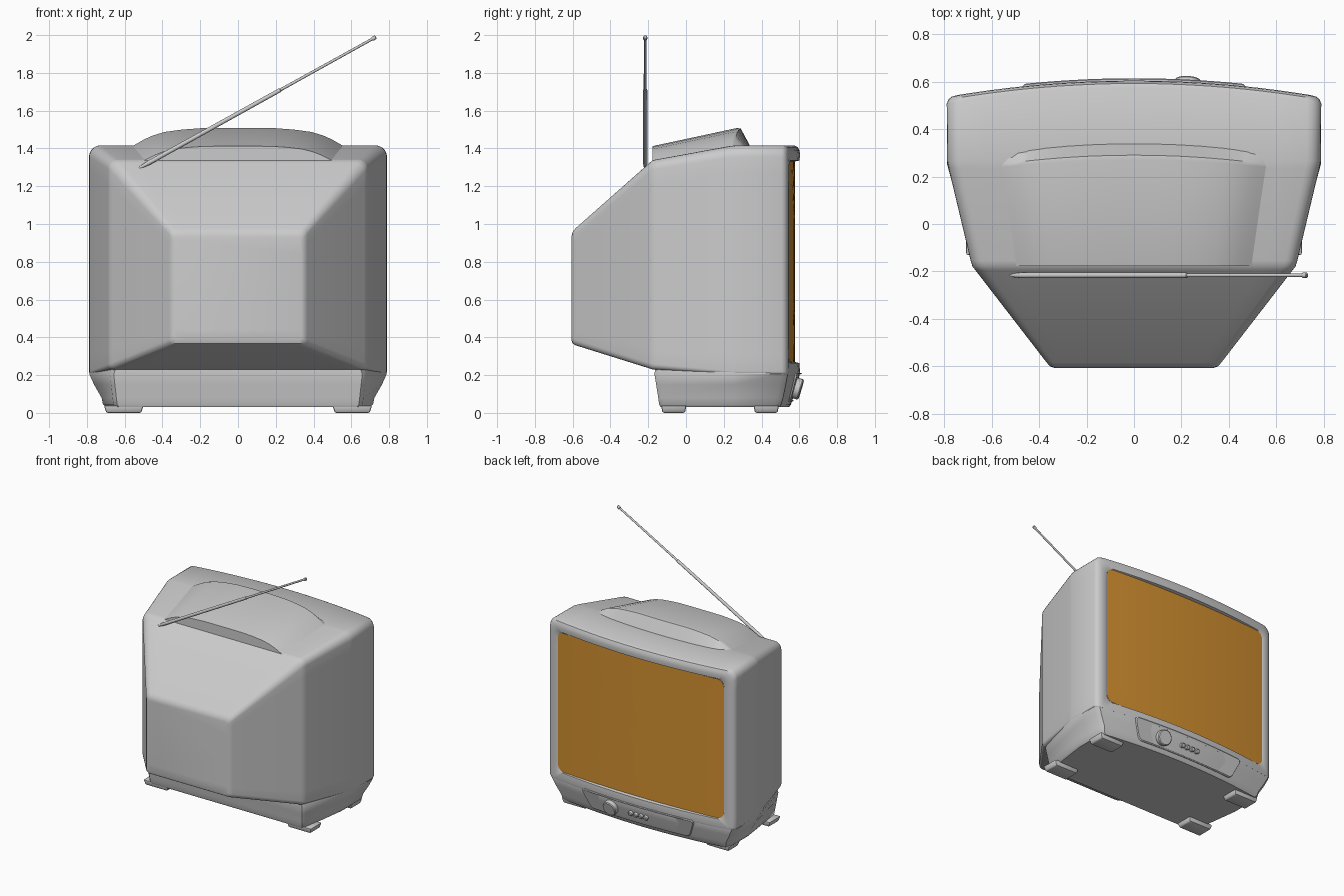
import bpy, bmesh, math
from mathutils import Vector

if "Cube" in bpy.data.objects:
    bpy.data.objects.remove(bpy.data.objects["Cube"])


def finish(name, bm, color=None, angle=35):
    bmesh.ops.recalc_face_normals(bm, faces=bm.faces)
    me = bpy.data.meshes.new(name)
    bm.to_mesh(me)
    bm.free()
    ob = bpy.data.objects.new(name, me)
    bpy.context.collection.objects.link(ob)
    bpy.ops.object.select_all(action='DESELECT')
    ob.select_set(True)
    bpy.context.view_layer.objects.active = ob
    bpy.ops.object.shade_smooth_by_angle(angle=math.radians(angle))
    if color:
        mat = bpy.data.materials.new(name)
        mat.diffuse_color = color
        mat.use_nodes = True
        mat.node_tree.nodes["Principled BSDF"].inputs["Base Color"].default_value = mat.diffuse_color
        me.materials.append(mat)
    return ob


def loft(name, rings, cap_start=True, cap_end=True, **kw):
    bm = bmesh.new()
    loops = [[bm.verts.new(p) for p in r] for r in rings]
    n = len(loops[0])
    for a, b in zip(loops, loops[1:]):
        for i in range(n):
            j = (i + 1) % n
            bm.faces.new((a[i], a[j], b[j], b[i]))
    if cap_start:
        bm.faces.new(loops[0])
    if cap_end:
        bm.faces.new(loops[-1])
    return finish(name, bm, **kw)


def ring(y, hw, zb, zt, r, rb=None, curve=0.0, slope=0.0, flare=0.0):
    """Rounded rectangle across y, bowed by curve, tilted by slope."""
    rb = r if rb is None else rb
    corners = [(1, zt - r, r, 0), (-1, zt - r, r, 90),
               (-1, zb + rb, rb, 180), (1, zb + rb, rb, 270)]
    arcs = []
    for s, cz, rad, a0 in corners:
        arc = []
        for k in range(6):
            a = math.radians(a0 + 18 * k)
            arc.append((s * (hw - rad) + rad * math.cos(a), cz + rad * math.sin(a)))
        arcs.append(arc)
    pts = []
    for i in range(4):
        pts += arcs[i]
        p, q = Vector(arcs[i][-1]), Vector(arcs[(i + 1) % 4][0])
        pts += [tuple(p.lerp(q, k / 14)) for k in range(1, 14)]
    out = []
    for x, z in pts:
        x *= 1 + flare * (z - zt)
        out.append((x, y - curve * x * x + slope * (z - zt), z))
    return out


# Cabinet: tapered rear shell running into the bowed front bezel
C = 0.11
loft("cabinet", [
    ring(-0.606, 0.335, 0.385, 0.935, 0.02),
    ring(-0.600, 0.353, 0.367, 0.958, 0.025),
    ring(-0.585, 0.367, 0.358, 0.977, 0.03),
    ring(-0.195, 0.668, 0.236, 1.322, 0.05, 0.03),
    ring(-0.178, 0.681, 0.230, 1.337, 0.05, 0.03),
    ring(-0.155, 0.688, 0.228, 1.342, 0.05, 0.03),
    ring(0.235, 0.781, 0.202, 1.413, 0.06, 0.02),
    ring(0.265, 0.787, 0.200, 1.416, 0.06, 0.02),
    ring(0.575, 0.789, 0.200, 1.416, 0.06, 0.02, C),
    ring(0.592, 0.782, 0.200, 1.407, 0.06, 0.02, C),
    ring(0.601, 0.768, 0.200, 1.388, 0.06, 0.02, C),
    ring(0.604, 0.745, 0.210, 1.365, 0.06, 0.02, C),
    ring(0.600, 0.706, 0.264, 1.336, 0.05, 0.05, C),
    ring(0.574, 0.700, 0.270, 1.330, 0.05, 0.05, 0.065),
], cap_end=False)

# Picture tube: gently bowed screen
zc, hh = 0.80, 0.53
loft("screen", [ring(0.577, 0.701 * t, zc - (hh + 0.001) * t, zc + (hh + 0.001) * t,
                     0.05 * t, curve=0.065)
                for t in (1, 0.85, 0.7, 0.55, 0.4, 0.25, 0.1, 0.02)],
     cap_start=False, color=(0.65, 0.28, 0.03, 1))


# Pedestal base under the cabinet, flush with the bezel in front
def footprint(z, hs, hb, yb, yf):
    half = [(hb - 0.02, yb), (hb, yb + 0.02), (hs, 0.25)]
    front = [(x, yf - C * x * x) for x in
             [(hs - 0.025) * (1 - k / 7) for k in range(15)]]
    pts = half + [(hs, yf - C * hs * hs - 0.03)] + front
    pts += [(-hs, yf - C * hs * hs - 0.03)] + [(-x, y) for x, y in reversed(half)]
    return [(x, y, z) for x, y in pts]


loft("base", [
    footprint(0.030, 0.700, 0.650, -0.135, 0.545),
    footprint(0.045, 0.715, 0.660, -0.142, 0.556),
    footprint(0.080, 0.722, 0.664, -0.147, 0.567),
    footprint(0.150, 0.762, 0.672, -0.158, 0.588),
    footprint(0.205, 0.787, 0.678, -0.167, 0.602),
    footprint(0.260, 0.770, 0.660, -0.160, 0.590),
])


# Raised hump on the cabinet roof
def hump(y, w, z0, z1, curve):
    half = [(1, 0), (0.94, 0.2), (0.87, 0.42), (0.79, 0.62), (0.68, 0.8),
            (0.52, 0.92), (0.35, 0.99), (0.17, 1)]
    prof = [(-u, h) for u, h in half] + [(0, 1)] + half[::-1]
    top = [(u * w, y - curve * (u * w) ** 2, z0 + h * (z1 - z0)) for u, h in prof]
    return top + [(w, y - curve * w * w, z0 - 0.05), (-w, y - curve * w * w, z0 - 0.05)]


loft("roof_hump", [
    hump(-0.178, 0.500, 1.335, 1.412, 0),
    hump(0.270, 0.570, 1.405, 1.508, 0.10),
    hump(0.290, 0.568, 1.405, 1.505, 0.12),
    hump(0.340, 0.560, 1.400, 1.412, 0.12),
])

# Control panel on the sloped lower front
S = dict(curve=C, slope=0.30, flare=0.9)
loft("control_panel", [
    ring(0.585, 0.480, 0.060, 0.212, 0.03, **S),
    ring(0.610, 0.480, 0.060, 0.212, 0.03, **S),
    ring(0.614, 0.474, 0.066, 0.206, 0.027, **S),
])


def cylinder(name, p, q, r1, r2, segs):
    p, q = Vector(p), Vector(q)
    rot = (q - p).to_track_quat('Z', 'Y')
    rim = min(0.006, r2 * 0.3)
    length = (q - p).length
    rings = [[p + rot @ Vector((r * math.cos(2 * math.pi * k / segs),
                                r * math.sin(2 * math.pi * k / segs), h))
              for k in range(segs)]
             for r, h in ((r1, 0), (r2, length - rim), (r2 - rim, length))]
    return loft(name, rings)


# Knob and four buttons, pointing along the panel's normal
for name, x, r, d in [("tuning_knob", 0.225, 0.056, 0.026)] + [
        (f"button_{i + 1}", 0.055 - 0.043 * i, 0.018, 0.014) for i in range(4)]:
    c = Vector((x, 0.590 - C * x * x, 0.130))
    n = Vector((2 * C * x, 1, -0.30)).normalized()
    cylinder(name, c - n * 0.02, c + n * d, r, r, 24 if r > 0.03 else 12)

# Four feet
for sx, side in ((-1, "left"), (1, "right")):
    for y, end in ((-0.065, "rear"), (0.425, "front")):
        bm = bmesh.new()
        bmesh.ops.create_cube(bm, size=1)
        for v in bm.verts:
            k = 0.88 if v.co.z < 0 else 1
            v.co = (sx * 0.605 + v.co.x * 0.21 * k, y + v.co.y * 0.135 * k,
                    0.02 + v.co.z * 0.04)
        bmesh.ops.bevel(bm, geom=bm.edges[:], offset=0.009, segments=2,
                        affect='EDGES', profile=0.5)
        finish(f"foot_{end}_{side}", bm)

# Telescopic antenna
a, b = Vector((-0.53, -0.216, 1.292)), Vector((0.73, -0.216, 1.99))
at = lambda t: a.lerp(b, t)
cylinder("antenna_root", at(0.0), at(0.05), 0.006, 0.012, 12)
cylinder("antenna_lower", at(0.04), at(0.60), 0.012, 0.011, 12)
cylinder("antenna_upper", at(0.59), at(0.99), 0.008, 0.007, 12)
cylinder("antenna_tip", at(0.985), at(1.0), 0.011, 0.011, 12)
